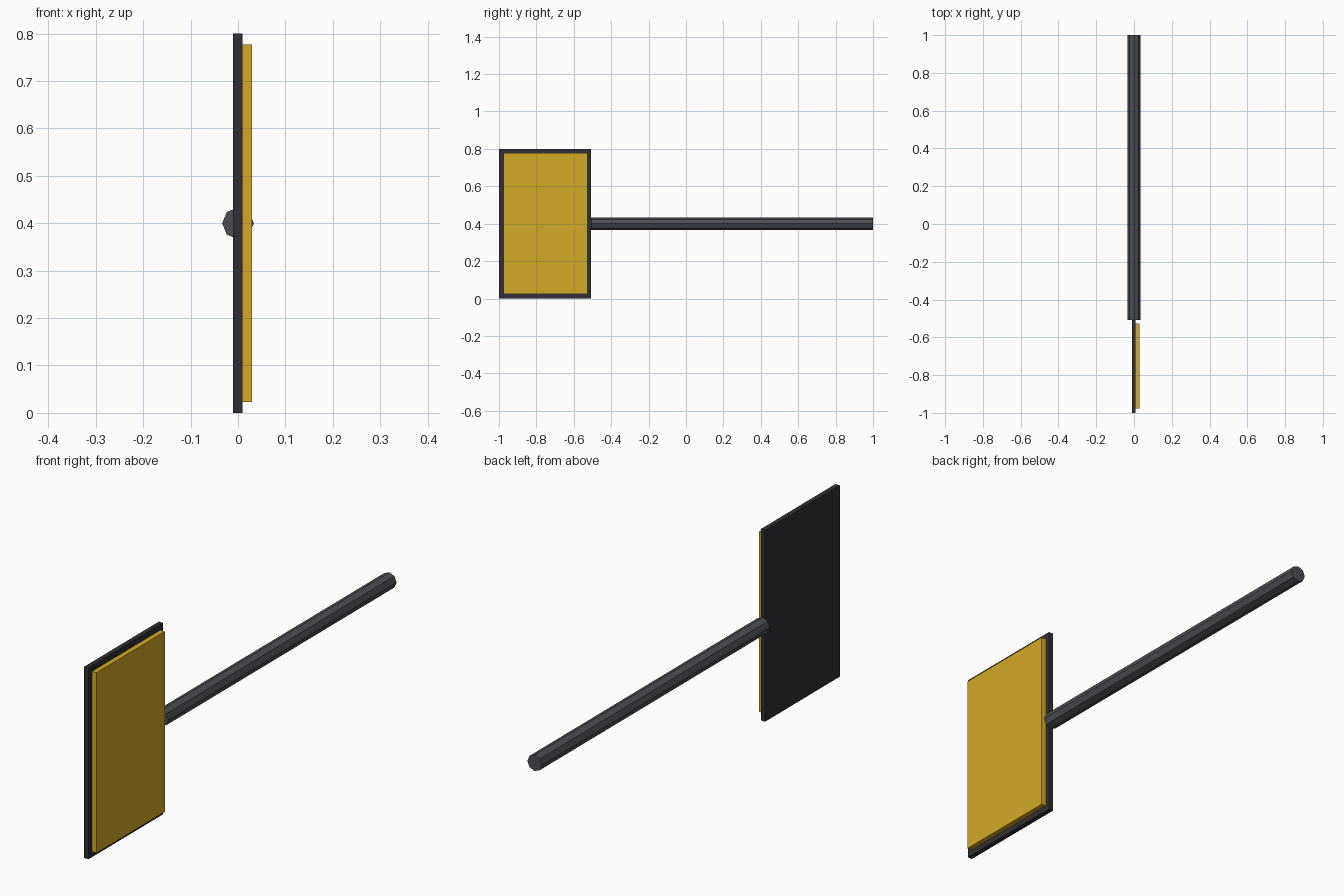
import bpy, math

if "Cube" in bpy.data.objects:
    bpy.data.objects.remove(bpy.data.objects["Cube"])


def material(name, rgb):
    mat = bpy.data.materials.new(name)
    mat.diffuse_color = (*rgb, 1)
    mat.use_nodes = True
    mat.node_tree.nodes["Principled BSDF"].inputs["Base Color"].default_value = mat.diffuse_color
    return mat


def box(name, lo, hi, mat):
    centre = [(a + b) / 2 for a, b in zip(lo, hi)]
    bpy.ops.mesh.primitive_cube_add(size=1, location=centre)
    ob = bpy.context.object
    ob.name = name
    ob.scale = [b - a for a, b in zip(lo, hi)]
    bpy.ops.object.transform_apply(location=False, rotation=False, scale=True)
    ob.data.materials.append(mat)
    return ob


black = material("black", (0.03, 0.03, 0.035))
yellow = material("yellow", (0.65, 0.40, 0.02))
grey = material("dark_grey", (0.07, 0.075, 0.085))

# Upright backing plate and the raised panel on its right face
EDGE = -0.507
box("backing_plate", (-0.011, -1, 0), (0.009, EDGE, 0.8), black)
box("face_panel", (0.009, -0.977, 0.023), (0.03, -0.526, 0.777), yellow)

# Eight-sided pole running back from the plate edge
bpy.ops.mesh.primitive_cylinder_add(
    vertices=8, radius=0.0335, depth=1 - EDGE,
    location=(0, (1 + EDGE) / 2, 0.4), rotation=(math.pi / 2, 0, 0))
pole = bpy.context.object
pole.name = "pole"
pole.data.materials.append(grey)
